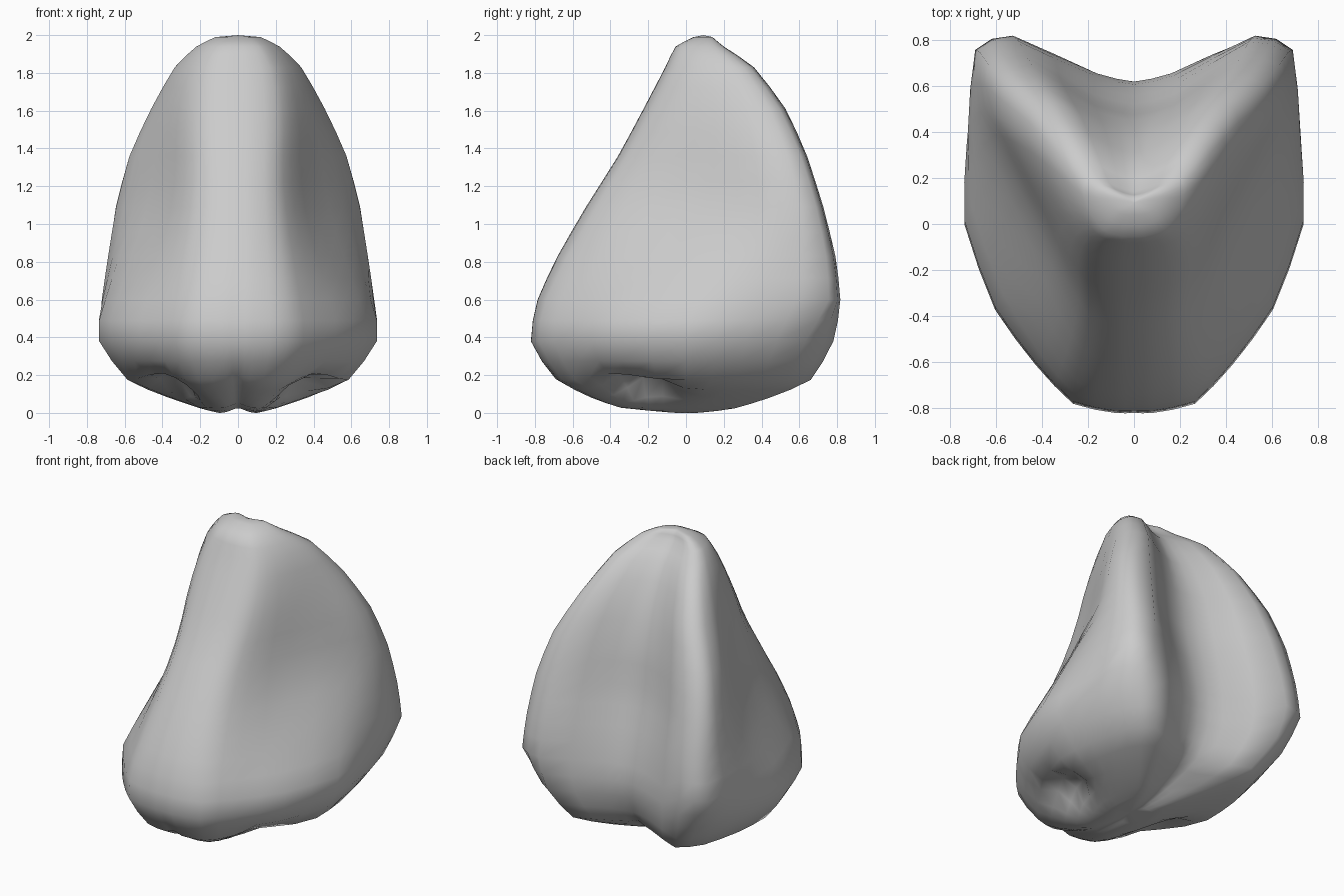
import bpy, bmesh, math
from mathutils import Vector

cube = bpy.data.objects.get("Cube")
if cube:
    bpy.data.objects.remove(cube, do_unlink=True)


def smooth_rows(rows, closed=False):
    """Insert one gently curved midpoint between neighbouring rows."""
    n, out = len(rows), []
    for i in range(n):
        out.append(rows[i])
        if not closed and i == n - 1:
            break
        pick = (lambda k: rows[k % n]) if closed else (lambda k: rows[min(max(k, 0), n - 1)])
        a, b, c, d = (pick(i + k) for k in (-1, 0, 1, 2))
        out.append(tuple((17 * (q + r) - p - s) / 32 for p, q, r, s in zip(a, b, c, d)))
    return out


# Levels: height, front y, half width, wing back y
levels = [
    (0.0, -0.14, 0.10, 0.09), (0.025, -0.36, 0.21, 0.26), (0.08, -0.51, 0.38, 0.44),
    (0.175, -0.69, 0.585, 0.66), (0.38, -0.82, 0.735, 0.78), (0.60, -0.785, 0.725, 0.82),
    (0.83, -0.68, 0.70, 0.80), (1.09, -0.53, 0.665, 0.74), (1.36, -0.36, 0.59, 0.65),
    (1.61, -0.225, 0.465, 0.53), (1.83, -0.11, 0.335, 0.36), (1.94, -0.055, 0.22, 0.20),
    (1.99, 0.04, 0.12, 0.14),
]
# Half cross-sections from bridge to back groove, as width and depth fractions
base = [(0, 0), (.11, 0), (.36, .025), (.58, .13), (.82, .28), (1, .51),
        (.97, .71), (.86, .9), (.65, 1), (.22, .915), (0, .89)]
low = [(0, 0), (.11, 0), (.36, .025), (.58, .13), (.82, .28), (1, .51),
       (1, .72), (.95, .96), (.73, 1), (.22, .9), (0, .88)]
high = [(0, 0), (.13, .005), (.31, .045), (.45, .16), (.62, .39), (.83, .63),
        (.97, .81), (.95, .96), (.70, .99), (.27, .84), (0, .805)]
top = [(0, 0), (.22, .005), (.5, .065), (.68, .185), (.84, .38), (.95, .6),
       (1, .8), (.94, .95), (.72, 1), (.27, .83), (0, .77)]


def blend(a, b, t):
    t = min(max(t, 0), 1)
    return [(p + (r - p) * t, q + (s - q) * t) for (p, q), (r, s) in zip(a, b)]


def section(z, front, width, back):
    shape = blend(base, low, (z - 0.35) / 0.25)
    shape = blend(shape, high, (z - 0.5) / 0.55)
    shape = blend(shape, top, (z - 1.3) / 0.5)
    half = [(u * width, front + v * (back - front), z) for u, v in shape]
    ring = half + [(-x, y, h) for x, y, h in half[-2:0:-1]]
    return smooth_rows(ring, closed=True)


def dent_nostril(p):
    """Push the surface up into a rounded hollow on each side."""
    side = math.copysign(1, p.x)
    d = p - Vector((0.36 * side, -0.24, 0.11))
    r = (d.x / 0.14) ** 2 + (d.y / 0.24) ** 2 + (d.z / 0.15) ** 2
    return p + Vector((-0.06 * side, 0.02, 0.14)) * math.exp(-1.6 * r)


# Nose body lofted through the levels
bm = bmesh.new()
rings = []
for level in smooth_rows(levels):
    ring = []
    for co in section(*level):
        p = Vector(co)
        # shallow central groove underneath
        if p.z < 0.2:
            p.z += 0.025 * math.exp(-(p.x / 0.05) ** 2)
        ring.append(bm.verts.new(dent_nostril(p)))
    rings.append(ring)
for a, b in zip(rings, rings[1:]):
    for i in range(len(a)):
        j = (i + 1) % len(a)
        bm.faces.new((a[i], a[j], b[j], b[i]))
# Caps
for ring, z in ((rings[0], 0.03), (rings[-1], 2.0)):
    middle = bm.verts.new((0, sum(v.co.y for v in ring) / len(ring), z))
    for i, v in enumerate(ring):
        bm.faces.new((v, ring[(i + 1) % len(ring)], middle))
bmesh.ops.recalc_face_normals(bm, faces=bm.faces)
low_z = min(v.co.z for v in bm.verts)
bmesh.ops.translate(bm, verts=bm.verts, vec=(0, 0, -low_z))

mesh = bpy.data.meshes.new("nose")
bm.to_mesh(mesh)
bm.free()
for face in mesh.polygons:
    face.use_smooth = True
nose = bpy.data.objects.new("nose", mesh)
bpy.context.collection.objects.link(nose)

# Plain grey colour
grey = bpy.data.materials.new("plain grey")
grey.use_nodes = True
colour = (0.6, 0.6, 0.6, 1)
grey.diffuse_color = colour
grey.node_tree.nodes["Principled BSDF"].inputs["Base Color"].default_value = colour
mesh.materials.append(grey)
